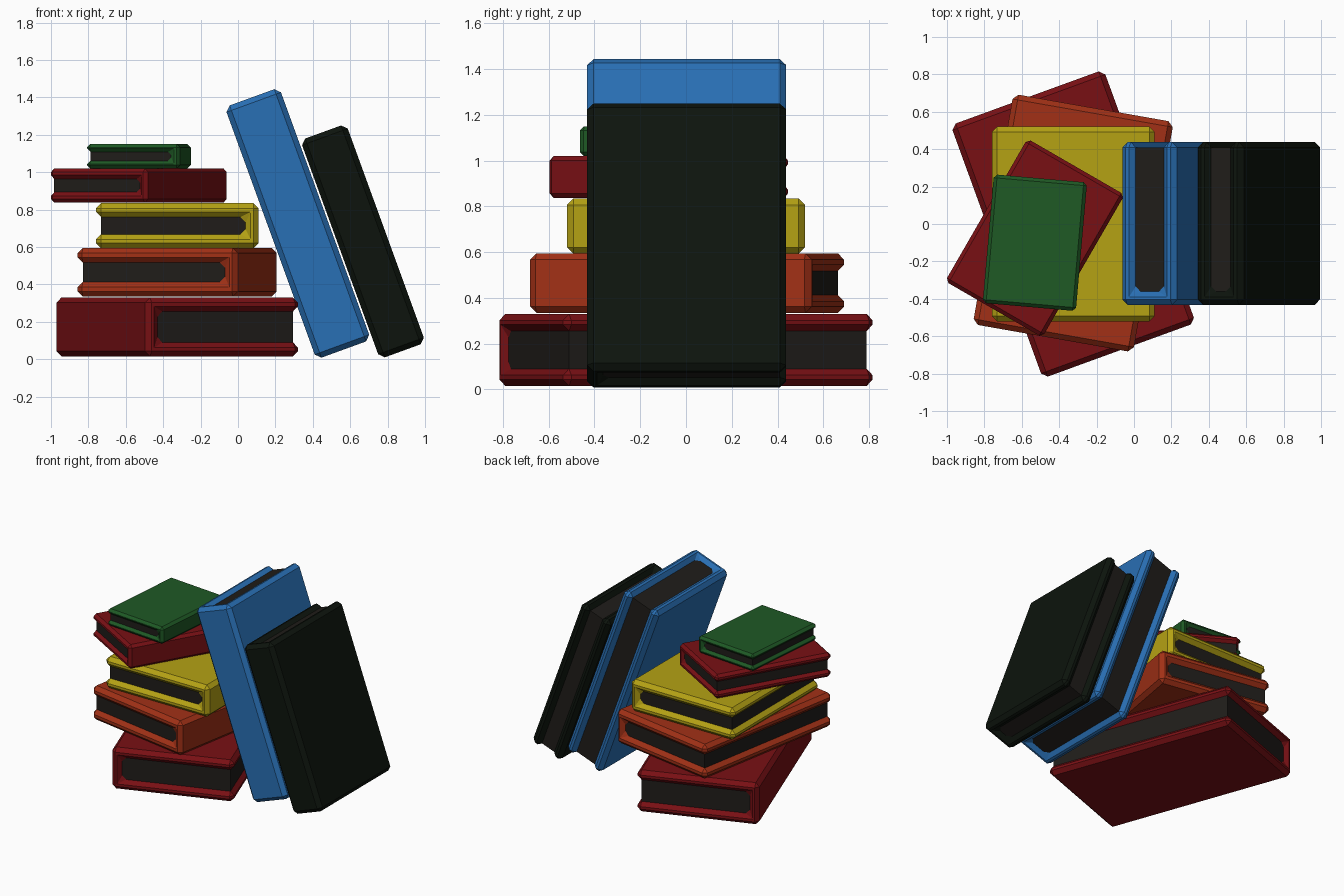
import bpy, bmesh
from math import radians, sin, cos
from mathutils import Matrix, Vector

if "Cube" in bpy.data.objects:
    bpy.data.objects.remove(bpy.data.objects["Cube"])


def material(name, rgb):
    m = bpy.data.materials.new(name)
    m.diffuse_color = (*rgb, 1)
    m.use_nodes = True
    m.node_tree.nodes["Principled BSDF"].inputs["Base Color"].default_value = m.diffuse_color
    return m


def prism(name, profile, length, mat, matrix, bevel):
    """Extrude an x-z profile along local y, then chamfer all edges."""
    bm = bmesh.new()
    face = bm.faces.new([bm.verts.new((x, -length / 2, z)) for x, z in profile])
    ext = bmesh.ops.extrude_face_region(bm, geom=[face])
    moved = [v for v in ext["geom"] if isinstance(v, bmesh.types.BMVert)]
    bmesh.ops.translate(bm, verts=moved, vec=(0, length, 0))
    bmesh.ops.recalc_face_normals(bm, faces=bm.faces)
    me = bpy.data.meshes.new(name)
    bm.to_mesh(me)
    bm.free()
    me.materials.append(mat)
    ob = bpy.data.objects.new(name, me)
    bpy.context.collection.objects.link(ob)
    ob.matrix_world = matrix
    if bevel:
        mod = ob.modifiers.new("chamfer", "BEVEL")
        mod.width = bevel
        mod.segments = 1
        mod.limit_method = "ANGLE"
    return ob


paper = material("paper", (0.014, 0.012, 0.010))


def book(name, w, l, t, board, spine, mat, matrix, bevel):
    """Book with its spine on local +x: U-shaped cover and page block."""
    x, z = w / 2, t / 2
    xi, zi = x - spine, z - board
    cover = [(-x, -z), (x, -z), (x, z), (-x, z),
             (-x, zi), (xi, zi), (xi, -zi), (-x, -zi)]
    prism(name + "_cover", cover, l, mat, matrix, bevel)
    inset = bevel
    px, pz = xi + 0.02, zi + 0.008
    pages = [(-x + inset, -pz), (px, -pz), (px, pz), (-x + inset, pz)]
    prism(name + "_pages", pages, l - 2 * inset, paper, matrix, 0)


red = material("red", (0.19, 0.005, 0.007))
orange = material("orange", (0.36, 0.03, 0.008))
yellow = material("yellow", (0.46, 0.36, 0.007))
green = material("green", (0.013, 0.10, 0.018))
blue = material("blue", (0.022, 0.16, 0.46))
black = material("black", (0.004, 0.007, 0.004))

# Stacked books: name, centre x, y, z range, width, length, turn, board, spine, bevel
stack = [
    ("bottom_red_book", -0.325, 0.0, 0.015, 0.33, 0.87, 1.44, 200, 0.075, 0.07, 0.028, red),
    ("orange_book", -0.325, 0.005, 0.335, 0.595, 0.87, 1.25, -10, 0.078, 0.07, 0.028, orange),
    ("yellow_book", -0.325, 0.0, 0.593, 0.835, 0.87, 1.04, 0, 0.075, 0.07, 0.028, yellow),
    ("small_red_book", -0.53, -0.075, 0.837, 1.02, 0.60, 0.88, -30, 0.056, 0.05, 0.02, red),
    ("green_book", -0.53, -0.10, 1.02, 1.15, 0.50, 0.69, -5, 0.041, 0.048, 0.018, green),
]
for name, cx, cy, z0, z1, w, l, turn, board, spine, bev, mat in stack:
    mtx = Matrix.Translation((cx, cy, (z0 + z1) / 2)) @ Matrix.Rotation(radians(turn), 4, "Z")
    book(name, w, l, z1 - z0, board, spine, mat, mtx, bev)

# Leaning books: spine towards the front, length tilted to the left
a = radians(20)
lean = Matrix((Vector((0, -1, 0)), Vector((-sin(a), 0, cos(a))),
               Vector((-cos(a), 0, -sin(a))))).transposed().to_4x4()
for name, cx, cz, l, t, mat in [
    ("leaning_blue_book", 0.32, 0.726, 1.435, 0.31, blue),
    ("leaning_black_book", 0.668, 0.63, 1.245, 0.26, black),
]:
    book(name, 0.87, l, t, 0.075, 0.07, mat,
         Matrix.Translation((cx, 0.003, cz)) @ lean, 0.028)
